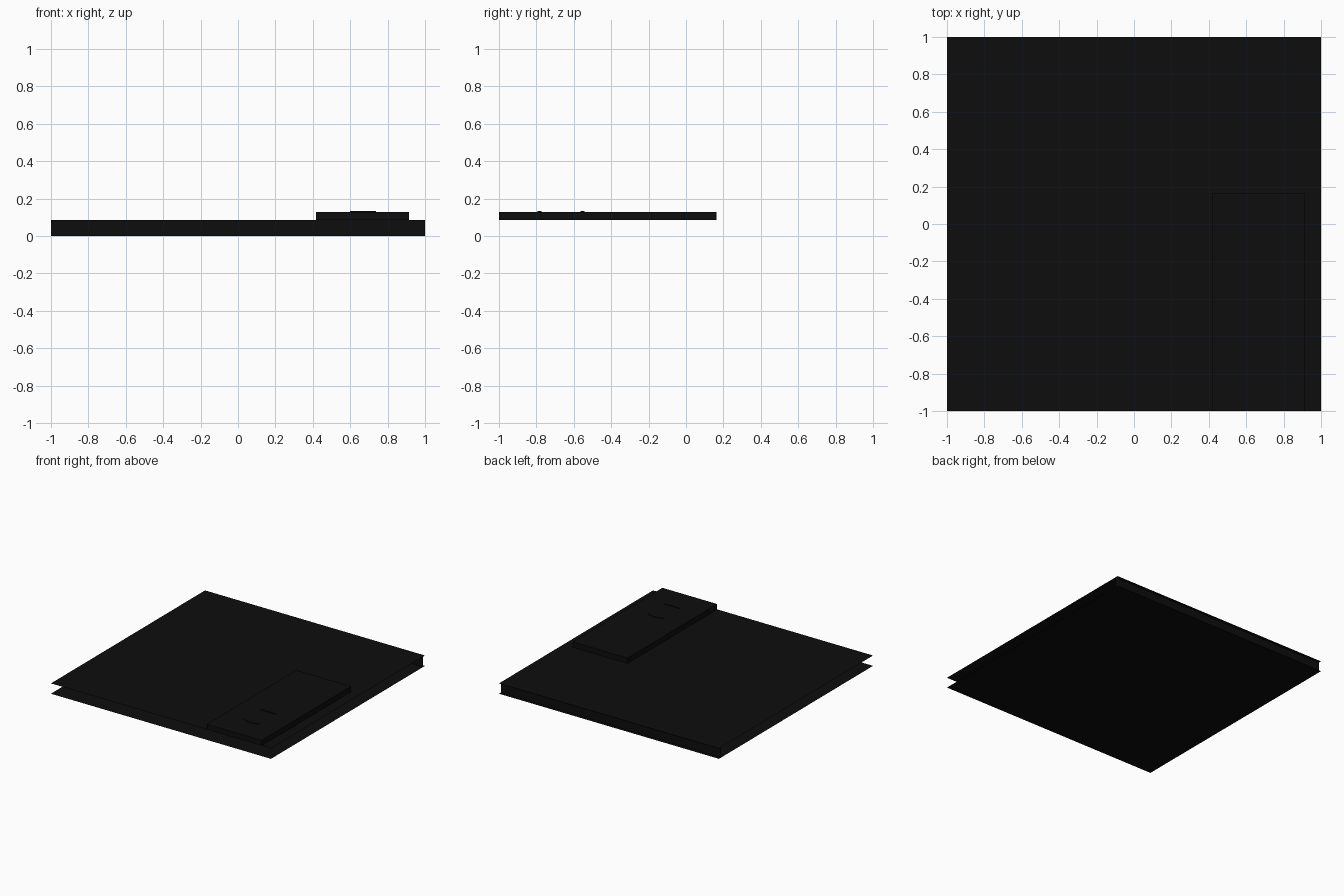
import bpy
import bmesh
import math

cube = bpy.data.objects.get("Cube")
if cube:
    bpy.data.objects.remove(cube, do_unlink=True)

SHADE = 0.004
black = bpy.data.materials.new("soft_black")
black.use_nodes = True
black.diffuse_color = (SHADE, SHADE, SHADE, 1)
black.node_tree.nodes["Principled BSDF"].inputs["Base Color"].default_value = (SHADE, SHADE, SHADE, 1)


def finish(name, bm):
    mesh = bpy.data.meshes.new(name)
    bm.to_mesh(mesh)
    bm.free()
    mesh.materials.append(black)
    obj = bpy.data.objects.new(name, mesh)
    bpy.context.collection.objects.link(obj)
    return obj


def sheet(name, corners):
    bm = bmesh.new()
    bm.faces.new([bm.verts.new(c) for c in corners])
    return finish(name, bm)


def prism(name, outline, low, high):
    bm = bmesh.new()
    base = bm.faces.new([bm.verts.new((x, y, low)) for x, y in outline])
    top = bmesh.ops.extrude_face_region(bm, geom=[base])["geom"]
    for v in top:
        if isinstance(v, bmesh.types.BMVert):
            v.co.z = high
    bmesh.ops.recalc_face_normals(bm, faces=bm.faces)
    return finish(name, bm)


COVER = 0.085   # height of the upper cover
SLAB = 0.129    # top of the raised slab
WALL = 0.975    # position of the spine wall

# Thin covers, open at the front and both sides
square = [(-1, -1), (1, -1), (1, 1), (-1, 1)]
sheet("upper_cover", [(x, y, COVER) for x, y in square])
sheet("lower_cover", [(x, y, 0) for x, y in reversed(square)])

# Spine wall joining the covers at the back
sheet("back_wall", [(1, WALL, 0), (-1, WALL, 0), (-1, WALL, COVER), (1, WALL, COVER)])

# Raised slab near the front
prism("raised_slab", [(0.417, -1), (0.915, -1), (0.915, 0.163), (0.417, 0.163)], COVER, SLAB)

# Two shallow rim segments of a round button on the slab
cx, cy, radius = 0.668, -0.668, 0.126
spread = math.radians(34)
for name, middle in (("button_front_rim", -math.pi / 2), ("button_back_rim", math.pi / 2)):
    angles = [middle + spread * (i / 6 - 1) for i in range(13)]
    arc = [(cx + radius * math.cos(a), cy + radius * math.sin(a)) for a in angles]
    prism(name, arc, SLAB - 0.002, SLAB + 0.004)
